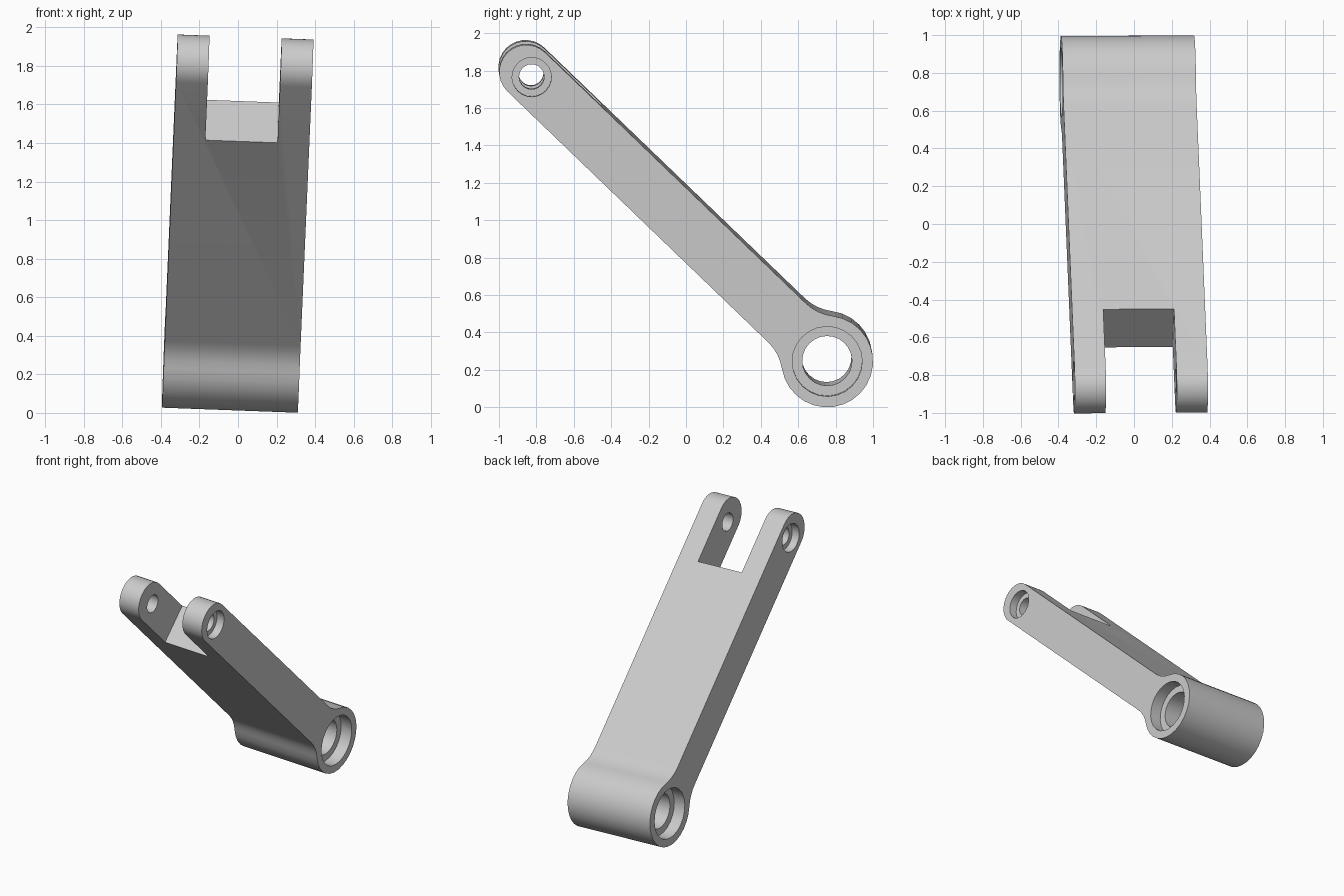
import bpy
import bmesh
from math import sqrt, sin, cos, pi, atan2, radians
from mathutils import Vector, Matrix

cube = bpy.data.objects.get("Cube")
if cube:
    bpy.data.objects.remove(cube, do_unlink=True)

# Arm frame: u runs from big eye to small eye, v is the upper side, w crosses the width
BIG = Vector((0.319, 0.755, 0.245))
SMALL = Vector((0.385, -0.825, 1.765))
LENGTH = (SMALL - BIG).length
u = (SMALL - BIG).normalized()
w = Vector((-1, -0.006, 0.037))
w = (w - u * w.dot(u)).normalized()
v = w.cross(u)
FRAME = Matrix.Translation(BIG) @ Matrix((u, v, w)).transposed().to_4x4()

WIDTH, TAB = 0.705, 0.165
HALF = 0.145          # half the bar thickness
EYE = 0.245           # radius of the big eye
FILLET = 0.255
TIP = LENGTH + 0.04   # centre of the rounded tip

steel = bpy.data.materials.new("light_grey_metal")
steel.use_nodes = True
GREY = (0.6, 0.6, 0.6, 1)
steel.diffuse_color = GREY
steel.node_tree.nodes["Principled BSDF"].inputs["Base Color"].default_value = GREY


def arc(cu, cv, r, a0, a1, n):
    return [(cu + r * cos(a0 + (a1 - a0) * i / n),
             cv + r * sin(a0 + (a1 - a0) * i / n)) for i in range(n + 1)]


def prism(name, outline, w0, w1):
    """Extrude an outline across the arm's width."""
    bm = bmesh.new()
    face = bm.faces.new([bm.verts.new((a, b, w0)) for a, b in outline])
    new = bmesh.ops.extrude_face_region(bm, geom=[face])["geom"]
    bmesh.ops.translate(bm, vec=(0, 0, w1 - w0),
                        verts=[g for g in new if isinstance(g, bmesh.types.BMVert)])
    bmesh.ops.recalc_face_normals(bm, faces=bm.faces)
    mesh = bpy.data.meshes.new(name)
    bm.to_mesh(mesh)
    bm.free()
    mesh.materials.append(steel)
    obj = bpy.data.objects.new(name, mesh)
    obj.matrix_world = FRAME
    bpy.context.collection.objects.link(obj)
    return obj


# Side outline: upper half from the back of the eye to the tip, then mirrored
s = sqrt((EYE + FILLET) ** 2 - (HALF + FILLET) ** 2)
turn = atan2(HALF + FILLET, s)
upper = arc(0, 0, EYE, pi, turn, 10)
upper += arc(s, HALF + FILLET, FILLET, turn - pi, -pi / 2, 4)[1:]
upper += arc(TIP, 0, HALF, pi / 2, 0, 7)
lower = [(a, -b) for a, b in reversed(upper[1:-1])]
arm = prism("link_arm", upper + lower, 0, WIDTH)

# Fork slot, pin holes and stepped bearing seats
slot_start, slot_end = LENGTH - 0.383, TIP + 0.4
cutters = [prism("fork_slot_cutter",
                 [(slot_start, -0.4), (slot_end, -0.4), (slot_end, 0.4), (slot_start, 0.4)],
                 TAB, WIDTH - TAB)]
for label, cu, hole, seat, depth in (("big_eye", 0, 0.133, 0.187, 0.09),
                                     ("small_eye", LENGTH, 0.067, 0.105, 0.06)):
    for part, r, w0, w1 in (("hole", hole, -0.1, WIDTH + 0.1),
                            ("left_seat", seat, -0.1, depth),
                            ("right_seat", seat, WIDTH - depth, WIDTH + 0.1)):
        cutters.append(prism(f"{label}_{part}_cutter",
                             arc(cu, 0, r, 0, 2 * pi, 24)[:-1], w0, w1))

bpy.context.view_layer.objects.active = arm
for cutter in cutters:
    cutter.hide_render = True
    mod = arm.modifiers.new(cutter.name, 'BOOLEAN')
    mod.operation = 'DIFFERENCE'
    mod.solver = 'EXACT'
    mod.object = cutter
    bpy.ops.object.modifier_apply(modifier=mod.name)
    bpy.data.objects.remove(cutter, do_unlink=True)

bpy.ops.object.select_all(action='DESELECT')
arm.select_set(True)
bpy.ops.object.shade_smooth_by_angle(angle=radians(30))
